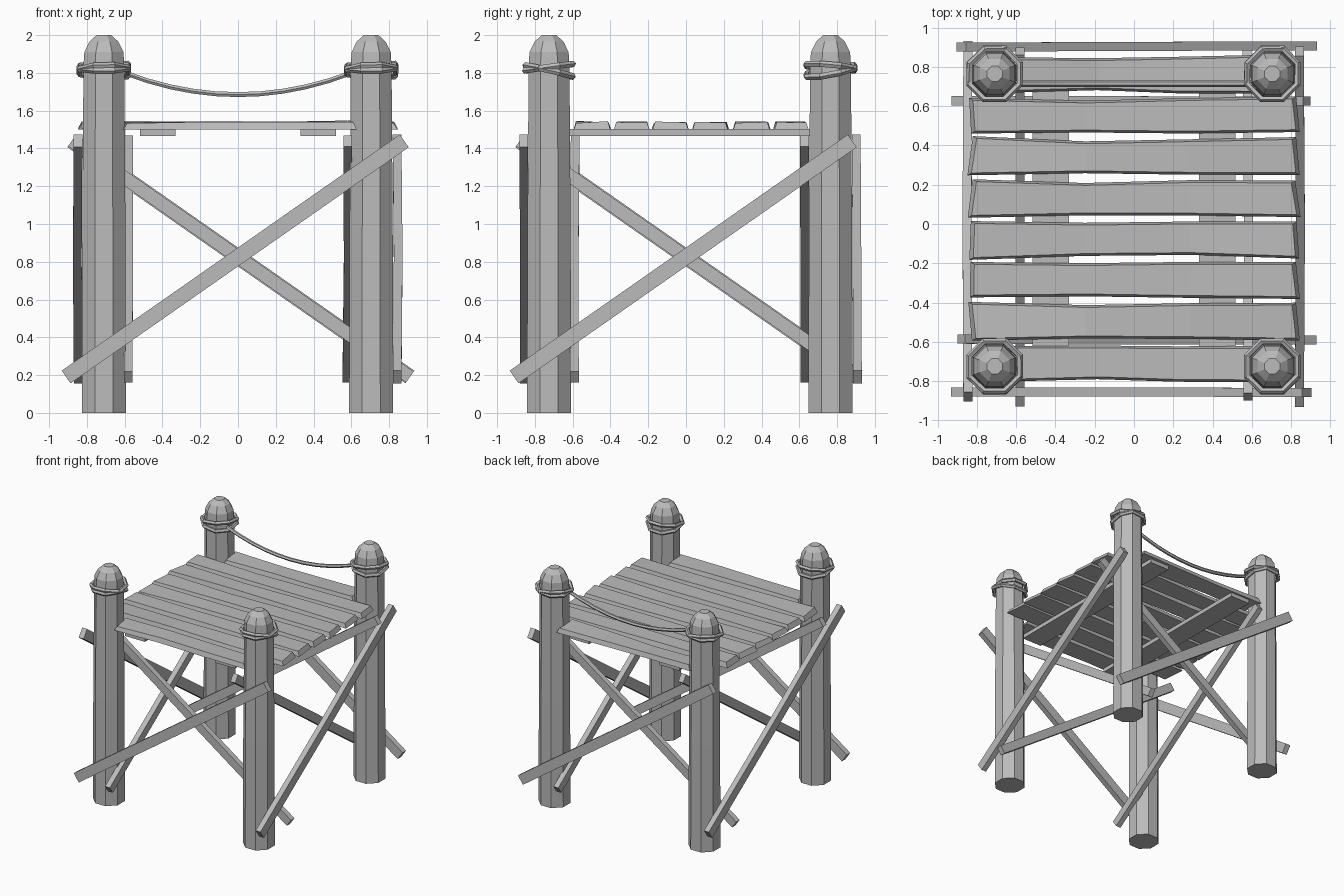
import bpy, bmesh, math, random
from mathutils import Vector

random.seed(4)
if "Cube" in bpy.data.objects:
    bpy.data.objects.remove(bpy.data.objects["Cube"])

wood = bpy.data.materials.new("weathered_grey")
wood.use_nodes = True
GREY = (0.5, 0.5, 0.5, 1)
wood.diffuse_color = GREY
wood.node_tree.nodes["Principled BSDF"].inputs["Base Color"].default_value = GREY


def loft(name, rings):
    """Skin a closed solid through rings of equal point count."""
    bm = bmesh.new()
    loops = [[bm.verts.new(p) for p in ring] for ring in rings]
    n = len(loops[0])
    for a, b in zip(loops, loops[1:]):
        for i in range(n):
            j = (i + 1) % n
            bm.faces.new((a[i], a[j], b[j], b[i]))
    bm.faces.new(loops[0])
    bm.faces.new(loops[-1])
    bmesh.ops.recalc_face_normals(bm, faces=bm.faces)
    mesh = bpy.data.meshes.new(name)
    bm.to_mesh(mesh)
    bm.free()
    mesh.materials.append(wood)
    obj = bpy.data.objects.new(name, mesh)
    bpy.context.collection.objects.link(obj)
    return obj


def jitter(amount):
    return random.uniform(-amount, amount)


def octagon(x, y, z, r):
    angles = [math.pi / 8 + i * math.pi / 4 for i in range(8)]
    return [(x + r * math.cos(a), y + r * math.sin(a), z) for a in angles]


# Posts with faceted domed tops and two tilted rope loops each
POST_PROFILE = [(0, 0.126), (0.9, 0.124), (1.84, 0.117), (1.91, 0.112),
                (1.965, 0.083), (2.0, 0.042)]
for side, x in (("right", -0.71), ("left", 0.705)):
    for end, y in (("front", -0.725), ("back", 0.765)):
        name = f"{end}_{side}_post"
        loft(name, [octagon(x, y, z, r) for z, r in POST_PROFILE])
        lean = 1 if end == "back" else -1
        for k, (z, tilt) in enumerate(((1.81, 0.22), (1.83, -0.12))):
            bpy.ops.mesh.primitive_torus_add(
                major_segments=8, minor_segments=5, major_radius=0.139,
                minor_radius=0.017, location=(x, y, z),
                rotation=(tilt * lean, 0.06 * (1 - 2 * k), math.pi / 8))
            loop = bpy.context.object
            loop.name = f"{name}_rope_loop_{k + 1}"
            loop.data.materials.append(wood)

# Sagging rope between the back posts
rope = []
for i in range(11):
    t = i / 5 - 1
    x, z = 0.6 * t, 1.685 + 0.115 * t * t
    rope.append([(x, 0.715 + 0.016 * math.cos(a), z + 0.015 * math.sin(a))
                 for a in (k * math.pi / 3 for k in range(6))])
loft("hanging_rope", rope)


# Deck planks, slightly warped and unevenly cut
def plank(name, y, half_length, half_width):
    rings = []
    twist = jitter(0.006)
    for t in (-1, -0.3, 0.35, 1):
        w = half_width - (0.008 if abs(t) < 1 else 0) + jitter(0.006)
        yc, lift = y + jitter(0.006), jitter(0.004)
        x = t * half_length
        skew = jitter(0.015) if abs(t) == 1 else 0
        rings.append([(x - skew, yc - w, 1.5),
                      (x + skew, yc + w, 1.5),
                      (x + skew - 0.02 * t, yc + w - 0.012, 1.539 + lift + twist * t),
                      (x - skew - 0.02 * t, yc - w + 0.012, 1.539 + lift - twist * t)])
    loft(name, rings)


for i in range(8):
    outer = i in (0, 7)
    plank(f"deck_plank_{i + 1}", -0.71 + i * 0.2105,
          0.62 if outer else 0.835, 0.095)

# Bearers beneath the deck
for side, x in (("right", -0.425), ("left", 0.425)):
    loft(f"{side}_deck_bearer",
         [[(x - 0.093, y, 1.466), (x + 0.093, y, 1.466),
           (x + 0.093, y, 1.502), (x - 0.093, y, 1.502)] for y in (-0.78, 0.83)])


# Diagonal braces: one outside and one inside the posts on every side
def brace(name, axis, offset, rising, width=0.082, depth=0.046):
    low, high = Vector((-0.91, 0.19)), Vector((0.88, 1.44))
    if not rising:
        low.x, high.x = -low.x, -high.x
    d = (high - low).normalized()
    across = Vector((-d.y, d.x)) * width / 2
    rings = []
    for t in (0, 0.5, 1):
        c = low.lerp(high, t)
        shift = offset + jitter(0.004)
        ring = []
        for s, o in ((-1, -1), (1, -1), (1, 1), (-1, 1)):
            p = c + across * s
            q = shift + o * depth / 2
            ring.append((p.x, q, p.y) if axis == "x" else (q, p.x, p.y))
        rings.append(ring)
    loft(name, rings)


BRACES = (("front", "x", -0.855, -0.59, True), ("back", "x", 0.905, 0.63, False),
          ("left", "y", 0.845, 0.58, True), ("right", "y", -0.85, -0.582, False))
for side, axis, outside, inside, rising in BRACES:
    brace(f"{side}_outer_brace", axis, outside, rising)
    brace(f"{side}_inner_brace", axis, inside, not rising, width=0.07)
